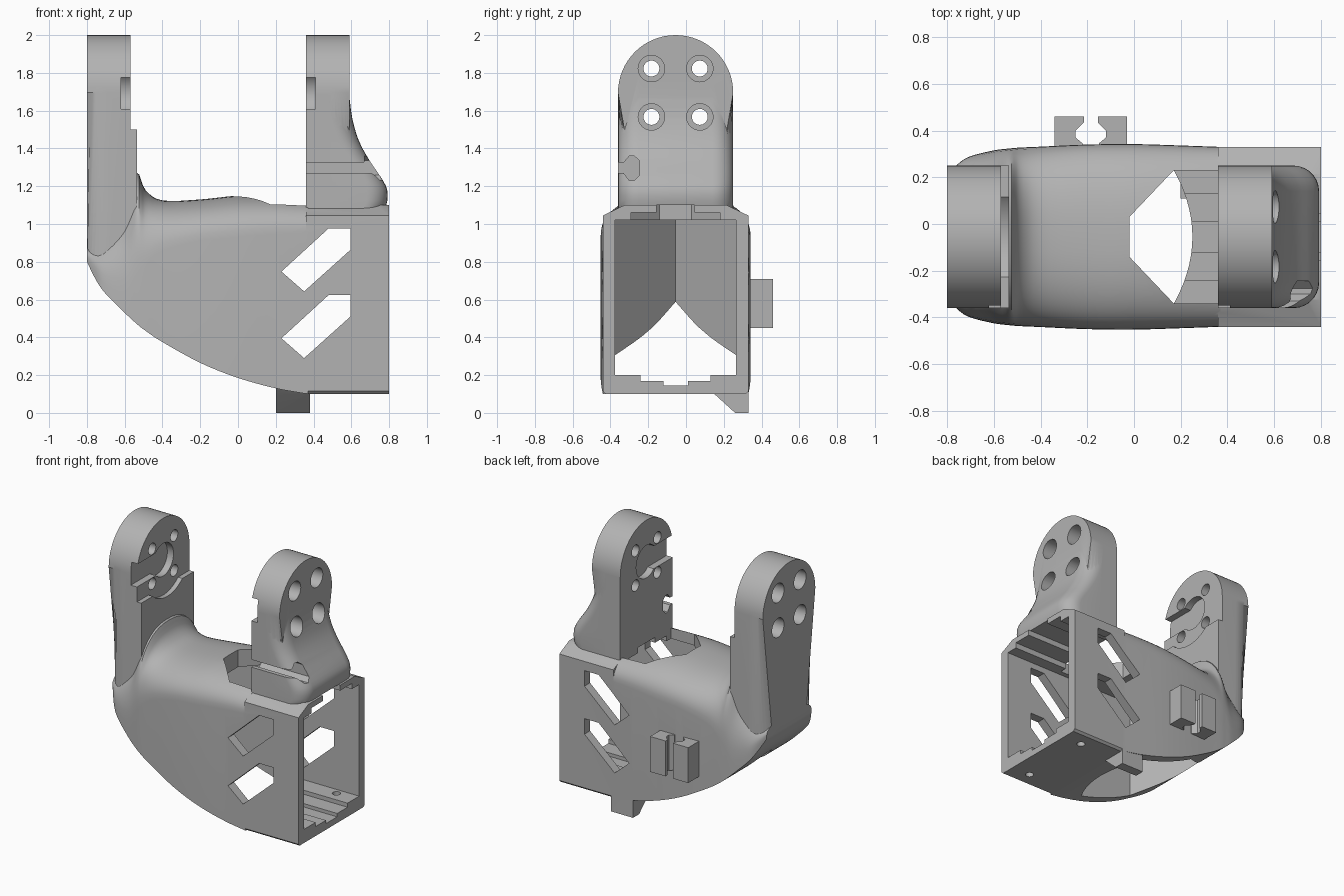
import bpy, bmesh
from math import cos, sin, pi, sqrt
from mathutils import Vector

YC = -0.055          # centre line of the bracket in y
PIVOT_Z = 1.695      # centre of the rounded arm heads
ARM_HALF = 0.305

old = bpy.data.objects.get("Cube")
if old:
    bpy.data.objects.remove(old, do_unlink=True)

grey = bpy.data.materials.new("plain_grey")
grey.use_nodes = True
grey.diffuse_color = (0.45, 0.45, 0.45, 1)
grey.node_tree.nodes["Principled BSDF"].inputs["Base Color"].default_value = (0.45, 0.45, 0.45, 1)


def finish(bm, name):
    bmesh.ops.recalc_face_normals(bm, faces=bm.faces)
    mesh = bpy.data.meshes.new(name)
    bm.to_mesh(mesh)
    bm.free()
    mesh.materials.append(grey)
    ob = bpy.data.objects.new(name, mesh)
    bpy.context.collection.objects.link(ob)
    return ob


def loft(name, rings, edit=None):
    bm = bmesh.new()
    rows = [[bm.verts.new(p) for p in ring] for ring in rings]
    n = len(rows[0])
    for a, b in zip(rows, rows[1:]):
        for i in range(n):
            j = (i + 1) % n
            bm.faces.new((a[i], a[j], b[j], b[i]))
    bm.faces.new(rows[0])
    bm.faces.new(rows[-1])
    if edit:
        edit(bm)
    return finish(bm, name)


def prism(name, pts, axis, a, b, edit=None):
    place = {"x": lambda u, v, w: (w, u, v),
             "y": lambda u, v, w: (u, w, v),
             "z": lambda u, v, w: (u, v, w)}[axis]
    return loft(name, [[place(u, v, w) for u, v in pts] for w in (a, b)], edit)


def box(name, x0, x1, y0, y1, z0, z1):
    return prism(name, [(x0, y0), (x1, y0), (x1, y1), (x0, y1)], "z", z0, z1)


def circle(u, v, r, n=32):
    return [(u + r * cos(2 * pi * i / n), v + r * sin(2 * pi * i / n)) for i in range(n)]


def boolean(target, other, op):
    mod = target.modifiers.new(op, "BOOLEAN")
    mod.operation, mod.object, mod.solver = op, other, "EXACT"
    bpy.context.view_layer.objects.active = target
    bpy.ops.object.modifier_apply(modifier=mod.name)
    bpy.data.objects.remove(other, do_unlink=True)


def cut(target, other):
    boolean(target, other, "DIFFERENCE")


def add(target, other):
    boolean(target, other, "UNION")


# Curved hollow body: x, half width, bottom, top, height of the shoulder rounding
stations = [Vector(s) for s in (
    (-.80, .26, .80, .90, .08), (-.75, .315, .70, .92, .18), (-.70, .345, .63, .98, .30),
    (-.60, .37, .53, 1.13, .50), (-.535, .378, .47, 1.27, .55), (-.49, .382, .435, 1.18, .40),
    (-.40, .386, .375, 1.125, .27), (-.20, .395, .265, 1.13, .22),
    (0, .397, .185, 1.15, .22), (.20, .391, .13, 1.15, .20), (.37, .385, .10, 1.14, .18))]


def spline(pts, steps):
    out = []
    for i in range(len(pts) - 1):
        p0, p1, p2, p3 = (pts[max(0, min(len(pts) - 1, i + k))] for k in (-1, 0, 1, 2))
        for s in range(steps):
            t = s / steps
            out.append(p1 + 0.5 * t * (p2 - p0 + t * (2 * p0 - 5 * p1 + 4 * p2 - p3
                                                     + t * (3 * (p1 - p2) + p3 - p0))))
    return out + [pts[-1]]


def body_ring(s, n=28, power=2 / 2.4):
    x, half, low, top, rise = s
    ring = [(x, YC - half, low), (x, YC + half, low)]
    for i in range(n + 1):
        c, k = cos(pi * i / n), max(0, sin(pi * i / n))
        y = half * abs(c) ** power * (1 if c > 0 else -1)
        ring.append((x, YC + y, top - rise + rise * k ** power))
    return ring


bracket = loft("bracket", [body_ring(s) for s in spline(stations, 4)])

# Square socket end with sloping roof edges
half_box = [(.37, .10), (.385, .115), (.385, 1.045), (.27, 1.10)]
outline = [(YC + y, z) for y, z in half_box] + [(YC - y, z) for y, z in reversed(half_box)]
add(bracket, prism("socket", outline, "x", .36, .80))


# Arms: straight sides, round head, softened outer rim
def make_arm(name, inner, outer, base):
    pts = [(YC + ARM_HALF, base)]
    pts += [(YC + ARM_HALF * cos(pi * i / 32), PIVOT_Z + ARM_HALF * sin(pi * i / 32)) for i in range(33)]
    pts += [(YC - ARM_HALF, base)]

    def soften(bm):
        rim = [e for e in bm.edges
               if all(abs(v.co.x - outer) < 1e-4 for v in e.verts)
               and any(v.co.z > base + .01 for v in e.verts)]
        bmesh.ops.bevel(bm, geom=rim, offset=.11, segments=7, profile=.5, affect="EDGES")
    return prism(name, pts, "x", inner, outer, soften)


arm_far = make_arm("plain_arm", -.535, -.80, .80)
cut(arm_far, box("ledge_cut", -.57, -.4, -1, 1, 1.5, 2.2))
cut(arm_far, prism("ledge_arc_cut", circle(YC, PIVOT_Z, .26, 64), "x", -.57, -.4))
add(bracket, arm_far)

arm_near = make_arm("flared_arm", .36, .59, 1.06)
flare = []
foot = [Vector(p) for p in ((.75, 1.06), (.785, 1.10), (.79, 1.18), (.755, 1.25),
                            (.70, 1.33), (.64, 1.44), (.605, 1.56), (.588, 1.69))]
for x, z in spline(foot, 3):
    r = .11
    ring = [(.36, YC + ARM_HALF, z), (.36, YC - ARM_HALF, z)]
    for sign, start in ((-1, -pi / 2), (1, 0)):
        for i in range(8):
            a = start + pi / 2 * i / 7
            ring.append((x - r + r * cos(a), YC + sign * (ARM_HALF - r) + r * sin(a), z))
    flare.append(ring)
add(arm_near, loft("flare", flare))

# Wire slot in the front edge of the flared arm
slot = [(-.5, 1.27), (-.33, 1.27), (-.30, 1.23), (-.275, 1.23), (-.245, 1.26),
        (-.245, 1.335), (-.275, 1.36), (-.30, 1.36), (-.33, 1.325), (-.5, 1.325)]
cut(arm_near, prism("wire_slot", slot, "x", .2, 1))
add(bracket, arm_near)

# Screw holes, counterbores and hub recesses in both arms
for inner, deep, bore, out in ((-.5, -.62, -.67, -.9), (.3, .41, .46, .9)):
    for dy in (-.128, .128):
        for dz in (-.128, .128):
            y, z = YC + dy, PIVOT_Z + dz
            cut(bracket, prism("screw_hole", circle(y, z, .042), "x", inner, out))
            cut(bracket, prism("counterbore", circle(y, z, .07), "x", bore, out))
    cut(bracket, prism("hub_recess", circle(YC, PIVOT_Z, .12), "x", inner, deep))
    cut(bracket, box("hub_slot", min(inner, deep), max(inner, deep), -.6, YC, 1.61, 1.775))

# Inner cavity with pointed end, then the open underside with an arched floor edge
nose = [(-.28, YC + .32), (-.66, YC), (-.28, YC - .32)]
cut(bracket, prism("cavity", [(.9, YC + .32)] + nose + [(.9, YC - .32)], "z", .2, 1.02))
arch = [(.25 - .1 * (k / 8) ** 2, YC + .32 * k / 8) for k in range(-8, 9)]
cut(bracket, prism("underside", nose + arch, "z", -.1, .6))

# Stepped clearances in the floor and ceiling
for half, z0, z1 in ((.185, .17, .5), (.065, .145, .5), (.235, .9, 1.06), (.1, .9, 1.1)):
    cut(bracket, box("step", .1 if z0 < .5 else .3, .9, YC - half, YC + half, z0, z1))

# Roof opening beside the flared arm
roof = [(-.02, .085), (.17, .285), (.36, .285)]
roof = [(x, YC + y) for x, y in roof] + [(x, YC - y) for x, y in reversed(roof)]
cut(bracket, prism("roof_opening", roof, "z", .95, 1.3))

# Slanted windows through both side walls
for dz in (0, .353):
    window = [(.23, .395), (.35, .29), (.595, .51), (.595, .624), (.48, .624)]
    cut(bracket, prism("window", [(x, z + dz) for x, z in window], "y", -1, 1))

# Small fixing holes in the floor
for dy in (-.27, .27):
    cut(bracket, prism("floor_hole", circle(.65, YC + dy, .028, 20), "z", 0, .4))

# Cable clip jaws on the back
jaw = [(.155, .30), (.155, .46), (.03, .46), (.03, .435), (.065, .40),
       (.065, .37), (.035, .345), (.035, .30)]
for side in (-1, 1):
    add(bracket, prism("clip_jaw", [(-.185 + side * x, y) for x, y in jaw], "z", .45, .71))

# Wedge hook under the floor
add(bracket, prism("hook", [(.11, .14), (.15, .10), (.26, 0), (.33, 0), (.33, .14)], "x", .2, .38))

bpy.ops.object.select_all(action="DESELECT")
bracket.select_set(True)
bpy.context.view_layer.objects.active = bracket
bpy.ops.object.shade_smooth_by_angle(angle=.5)
